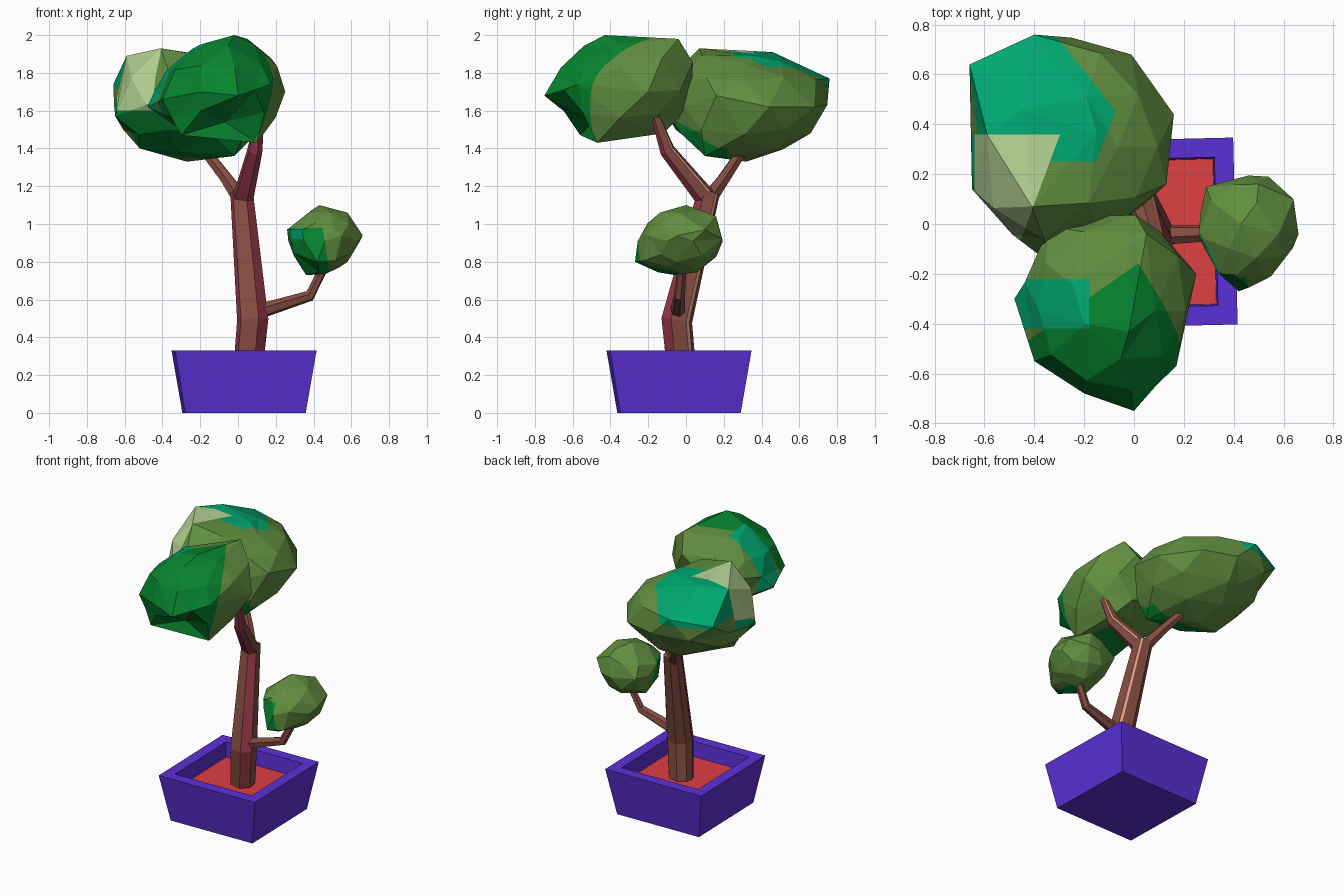
import bpy, bmesh, math
from mathutils import Vector, Matrix

if "Cube" in bpy.data.objects:
    bpy.data.objects.remove(bpy.data.objects["Cube"])


def material(name, rgb):
    m = bpy.data.materials.new(name)
    m.diffuse_color = (*rgb, 1)
    m.use_nodes = True
    m.node_tree.nodes["Principled BSDF"].inputs["Base Color"].default_value = m.diffuse_color
    return m


OLIVE = material("olive green", (0.118, 0.27, 0.05))
DARK = material("dark green", (0.002, 0.23, 0.028))
TEAL = material("teal green", (0.0, 0.39, 0.165))
PALE = material("pale green", (0.47, 0.67, 0.30))
PURPLE = material("pot purple", (0.105, 0.03, 0.68))
RED = material("soil red", (0.74, 0.05, 0.055))
BROWN = material("bark brown", (0.235, 0.072, 0.052))
MAROON = material("bark maroon", (0.30, 0.038, 0.065))
TAN = material("bark tan", (0.75, 0.32, 0.24))


def finish(bm, name, mats):
    bmesh.ops.recalc_face_normals(bm, faces=bm.faces[:])
    me = bpy.data.meshes.new(name)
    bm.to_mesh(me)
    bm.free()
    for m in mats:
        me.materials.append(m)
    ob = bpy.data.objects.new(name, me)
    bpy.context.collection.objects.link(ob)
    return ob


# Closed loft through rings; side face i takes colour index colours[i]
def loft(bm, rings, colours=None):
    n = len(rings[0])
    vs = [[bm.verts.new(p) for p in r] for r in rings]
    for a, b in zip(vs, vs[1:]):
        for i in range(n):
            f = bm.faces.new((a[i], a[(i + 1) % n], b[(i + 1) % n], b[i]))
            f.material_index = colours[i] if colours else 0
    bm.faces.new(vs[0][::-1])
    bm.faces.new(vs[-1])


# Square tapered pot with a thick rim, turned very slightly
def square(half, z):
    turn = Matrix.Rotation(0.024, 3, 'Z')
    return [Vector((0.032, -0.037, z)) + turn @ Vector((half * sx, half * sy, 0))
            for sx, sy in ((-1, -1), (1, -1), (1, 1), (-1, 1))]


bm = bmesh.new()
loft(bm, [square(h, z) for h, z in ((0.319, 0), (0.375, 0.33), (0.298, 0.33), (0.29, 0.2))])
finish(bm, "pot", [PURPLE])
bm = bmesh.new()
loft(bm, [square(0.29, 0.205), square(0.2915, 0.225)])
finish(bm, "soil", [RED])


# Bark tubes: path of (x, y, z, radius), uneven sides, one colour per side strip
ANGLES = [-70, -20, 36, 50, 105, 150, 190, 222]
STRIPES = [1, 0, 2, 0, 0, 0, 1, 0]


def limb(name, path, angles=ANGLES, colours=STRIPES):
    pts = [Vector(p[:3]) for p in path]
    rings = []
    for i, p in enumerate(pts):
        t = (pts[min(i + 1, len(pts) - 1)] - pts[max(i - 1, 0)]).normalized()
        q = Vector((0, 0, 1)).rotation_difference(t)
        rings.append([p + q @ Vector((math.cos(a), math.sin(a), 0)) * path[i][3]
                      for a in map(math.radians, angles)])
    bm = bmesh.new()
    loft(bm, rings, colours)
    finish(bm, name, [BROWN, MAROON, TAN])


HEX = [15 + 60 * k for k in range(6)]
limb("trunk", [(0.052, -0.022, 0.2, 0.08), (0.08, -0.05, 0.49, 0.086), (0.02, 0.12, 1.17, 0.062)])
limb("front_branch", [(0.025, 0.11, 1.13, 0.058), (0.09, -0.10, 1.39, 0.042), (0.12, -0.17, 1.59, 0.022)],
     colours=STRIPES[:7] + [1])
limb("back_branch", [(0.015, 0.12, 1.13, 0.045), (-0.06, 0.2, 1.24, 0.035), (-0.2, 0.32, 1.42, 0.028)],
     HEX, [0] * 6)
limb("side_branch", [(0.09, -0.045, 0.53, 0.042), (0.38, -0.035, 0.62, 0.03), (0.46, -0.02, 0.78, 0.024)],
     HEX, [0] * 6)


# Faceted leaf clump: an icosphere shaped towards a few landmark points.
# Each patch is (material, [(normal, d), ...]) and covers normal . p < d.
def foliage(name, center, radii, marks, patches):
    c, R = Vector(center), Vector(radii)
    q = [Vector([(m[k] - c[k]) / R[k] for k in range(3)]) for m in marks]
    bm = bmesh.new()
    bmesh.ops.create_icosphere(bm, subdivisions=2, radius=1)
    dirs = {v: v.co.normalized() for v in bm.verts}
    for v, d in dirs.items():
        w = [1 / (1.03 - d.dot(p.normalized())) ** 2 for p in q]
        v.co = d * 0.93 * (sum(a * p.length for a, p in zip(w, q)) / sum(w))
    free = set(bm.verts)
    for p in q:
        best = max(sorted(free, key=lambda v: v.index), key=lambda v: dirs[v].dot(p.normalized()))
        best.co = p
        free.discard(best)
    for v in bm.verts:
        v.co = c + Vector([v.co[k] * R[k] for k in range(3)])
    for _, planes in patches:
        for n, d in planes:
            n = Vector(n)
            bmesh.ops.bisect_plane(bm, geom=bm.verts[:] + bm.edges[:] + bm.faces[:],
                                   dist=1e-5, plane_co=n * d / n.length_squared, plane_no=n)
    mats = [OLIVE, DARK, TEAL, PALE]
    for f in bm.faces:
        p = f.calc_center_median()
        for m, planes in patches:
            if all(Vector(n).dot(p) < d for n, d in planes):
                f.material_index = mats.index(m)
    finish(bm, name, mats)


X, Y, Z = (1, 0, 0), (0, 1, 0), (0, 0, 1)
NY, NZ = (0, -1, 0), (0, 0, -1)

foliage("back_foliage", (-0.25, 0.31, 1.63), (0.41, 0.44, 0.3),
        [(-0.66, 0.64, 1.74), (-0.40, 0.76, 1.77), (-0.01, 0.68, 1.62), (0.16, 0.44, 1.62),
         (0.13, 0.16, 1.68), (-0.65, 0.14, 1.57), (-0.41, 0.07, 1.93), (-0.59, 0.36, 1.89),
         (-0.15, 0.36, 1.89), (-0.27, 0.32, 1.33), (-0.02, 0.10, 1.36), (-0.52, 0.2, 1.40),
         (-0.36, -0.14, 1.65), (-0.25, 0.66, 1.48), (-0.08, -0.01, 1.62), (-0.6, 0.5, 1.53)],
        [(DARK, [((0.3, 0, 1), 1.49), (Y, 0.22), (X, 0.02)]),
         (TEAL, [((1, -0.39, 0), -0.25), ((1.26, 1, 0), 0.36), (NY, -0.25), (NZ, -1.72)]),
         (TEAL, [(X, -0.6), (Y, 0.36), (NZ, -1.6)]),
         (PALE, [(Y, 0.36), ((1, -0.37, 0), -0.43), (NZ, -1.6), ((-1, 0, 0), 0.64)])])

foliage("front_foliage", (-0.11, -0.35, 1.71), (0.36, 0.39, 0.28),
        [(-0.02, -0.43, 2.0), (0.05, -0.04, 1.98), (0.25, -0.20, 1.70), (0.0, -0.75, 1.68),
         (0.17, -0.57, 1.74), (-0.48, -0.30, 1.62), (-0.34, -0.01, 1.75), (0.10, -0.47, 1.43),
         (-0.30, -0.56, 1.47), (-0.40, -0.55, 1.66), (-0.20, 0.03, 1.70), (-0.12, -0.28, 1.50),
         (0.05, -0.12, 1.48), (-0.38, -0.35, 1.81), (-0.2, -0.4, 1.95), (-0.2, -0.68, 1.70),
         (-0.07, -0.49, 1.54)],
        [(DARK, [((1.39, 1, -0.4), -0.93), ((-0.7, 1, 0), -0.17)]),
         (TEAL, [(X, -0.18), (Y, -0.22), (NY, 0.42), (NZ, -1.58)])])

foliage("side_foliage", (0.46, -0.03, 0.91), (0.2, 0.23, 0.19),
        [(0.66, -0.04, 0.94), (0.42, -0.27, 0.80), (0.29, 0.15, 0.93), (0.54, 0.19, 0.92),
         (0.26, -0.05, 0.97), (0.43, 0.0, 1.10), (0.58, -0.04, 1.06), (0.36, -0.06, 0.73),
         (0.47, 0.06, 0.745), (0.55, -0.21, 0.94), (0.34, -0.2, 0.97), (0.64, 0.1, 0.97),
         (0.5, 0.16, 1.04), (0.58, -0.05, 0.80), (0.29, -0.1, 0.85)],
        [(DARK, [((1, 0, 0.15), 0.595), (Y, -0.04), (Z, 0.98)]),
         (TEAL, [(X, 0.345), (Y, -0.1), (Z, 0.98), (NZ, -0.92)])])
